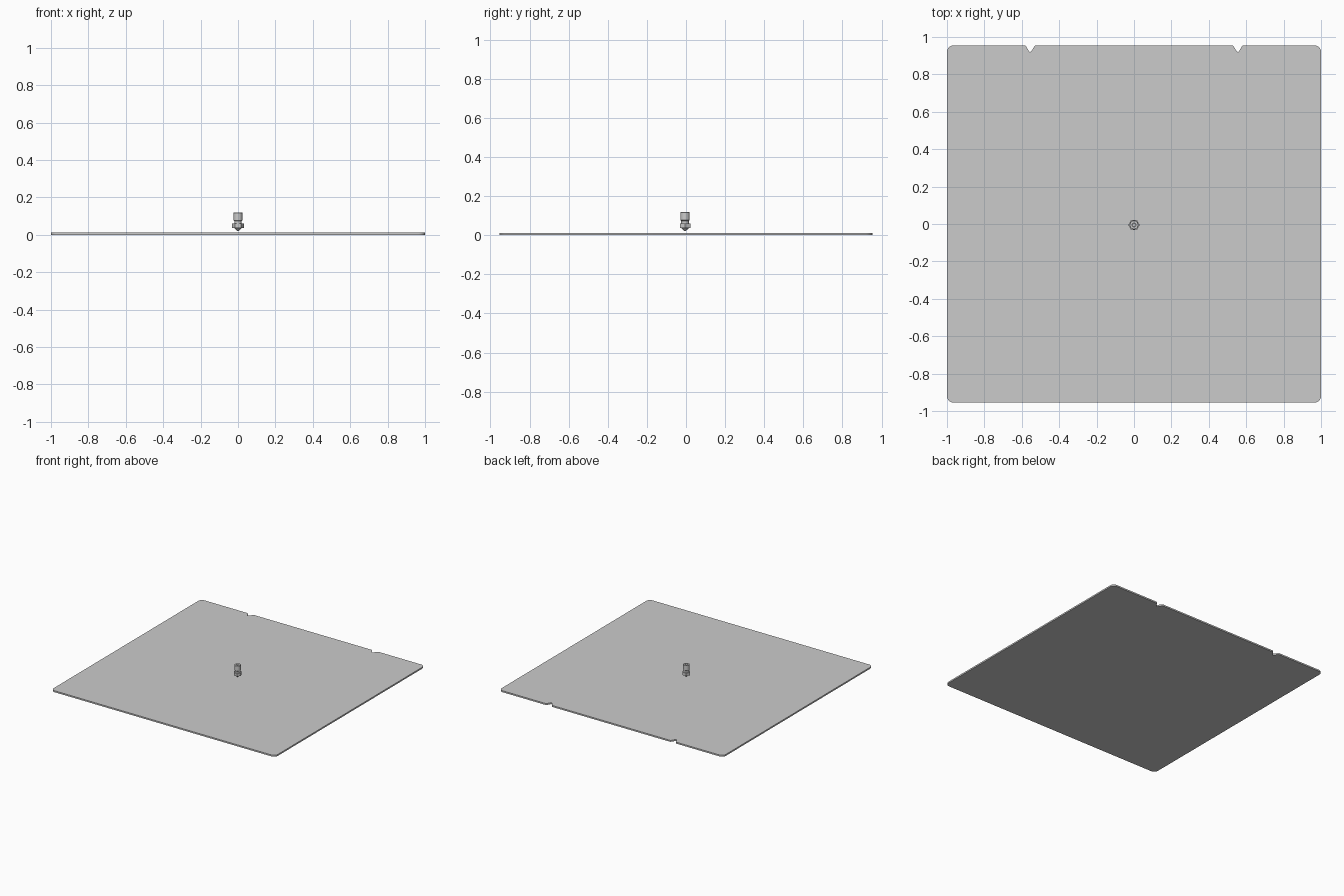
import bpy, bmesh, math
from mathutils import Vector

cube = bpy.data.objects.get("Cube")
if cube:
    bpy.data.objects.remove(cube)

grey = bpy.data.materials.new("plain grey")
grey.use_nodes = True
GREY = (0.6, 0.6, 0.6, 1)
grey.diffuse_color = GREY
grey.node_tree.nodes["Principled BSDF"].inputs["Base Color"].default_value = GREY


def finish(bm, name, smooth=30):
    bmesh.ops.recalc_face_normals(bm, faces=bm.faces)
    mesh = bpy.data.meshes.new(name)
    bm.to_mesh(mesh)
    bm.free()
    mesh.materials.append(grey)
    obj = bpy.data.objects.new(name, mesh)
    bpy.context.collection.objects.link(obj)
    bpy.ops.object.select_all(action="DESELECT")
    obj.select_set(True)
    bpy.context.view_layer.objects.active = obj
    bpy.ops.object.shade_smooth_by_angle(angle=math.radians(smooth))
    return obj


def rounded(corners, steps=8):
    """Round each (x, y, cut length) corner of a closed outline."""
    outline = []
    for i, (x, y, cut) in enumerate(corners):
        p = Vector((x, y))
        before = Vector(corners[i - 1][:2]) - p
        after = Vector(corners[(i + 1) % len(corners)][:2]) - p
        a, b = before.normalized(), after.normalized()
        half = a.angle(b) / 2
        radius = cut * math.tan(half)
        centre = p + (a + b).normalized() * (cut / math.cos(half))
        start, end = p + a * cut - centre, p + b * cut - centre
        for k in range(steps + 1):
            t = k / steps
            outline.append(centre + start.lerp(end, t).normalized() * radius)
    return outline


# Flat plate with rounded corners and two locating notches in the back edge
W, D, THICK = 1.0, 0.955, 0.012
def notch(x):
    return [(x + 0.025, D, 0.008), (x, D - 0.042, 0.013), (x - 0.025, D, 0.008)]

corners = [(-W, -D, 0.035), (W, -D, 0.035), (W, D, 0.035)]
corners += notch(0.555) + notch(-0.555) + [(-W, D, 0.035)]
bm = bmesh.new()
plate = bm.faces.new([bm.verts.new((p.x, p.y, 0)) for p in rounded(corners)])
top = bmesh.ops.extrude_face_region(bm, geom=[plate])["geom"]
bmesh.ops.translate(bm, vec=(0, 0, THICK),
                    verts=[v for v in top if isinstance(v, bmesh.types.BMVert)])
finish(bm, "build_plate")


# Turned nozzle parts
NOZZLE_Y = -0.005
def lathe(name, profile, sides=48):
    bm = bmesh.new()
    rings = []
    for r, z in profile:
        angles = [2 * math.pi * k / sides for k in range(sides)]
        rings.append([bm.verts.new((r * math.cos(a), NOZZLE_Y + r * math.sin(a), z))
                      for a in angles])
    for lower, upper in zip(rings, rings[1:]):
        for k in range(sides):
            n = (k + 1) % sides
            bm.faces.new((lower[k], lower[n], upper[n], upper[k]))
    bm.faces.new(rings[0])
    bm.faces.new(rings[-1])
    return finish(bm, name)

# Shank with a neck below and a bore running down from the top
lathe("nozzle_shank", [(0.02, 0.058), (0.02, 0.074), (0.0235, 0.077), (0.0235, 0.117),
                       (0.022, 0.119), (0.011, 0.119), (0.008, 0.114), (0.008, 0.045)])
lathe("nozzle_hex", [(0.031, 0.037), (0.031, 0.06)], sides=6)
lathe("nozzle_tip", [(0.004, 0.021), (0.0175, 0.034), (0.0175, 0.038)])
